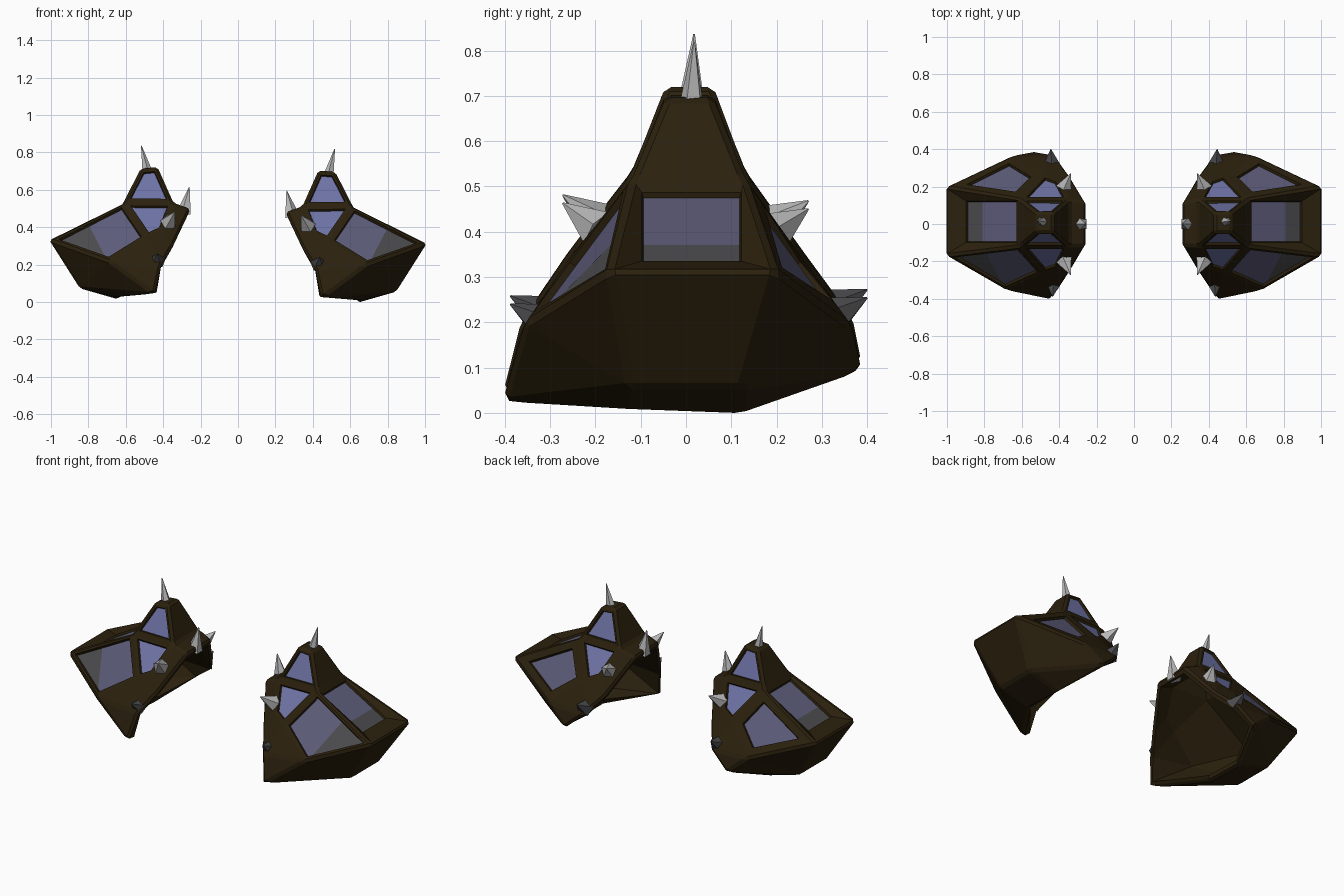
import bpy, bmesh
from mathutils import Vector

if "Cube" in bpy.data.objects:
    bpy.data.objects.remove(bpy.data.objects["Cube"])


def mat(name, rgb):
    m = bpy.data.materials.new(name)
    m.diffuse_color = (*rgb, 1)
    m.use_nodes = True
    m.node_tree.nodes["Principled BSDF"].inputs["Base Color"].default_value = m.diffuse_color
    return m


BROWN = mat("dark_brown_leather", (0.0235, 0.0145, 0.004))
BLUE = mat("blue_plate", (0.155, 0.17, 0.375))
LAVENDER = mat("muted_lavender_plate", (0.108, 0.105, 0.19))
GREY = mat("dark_grey", (0.07, 0.07, 0.075))
STEEL = mat("light_steel", (0.5, 0.5, 0.5))

# Cage points of the front half (distance from centre, y, height)
FRONT = {
    "T1": (0.43, -0.045, 0.703), "T2": (0.52, -0.045, 0.695),   # crest
    "N1": (0.345, -0.12, 0.512), "N2": (0.612, -0.12, 0.515),   # neck
    "Q1": (0.40, -0.235, 0.37), "Q2": (0.485, -0.265, 0.33),    # between plates
    "O": (1.01, -0.17, 0.315), "M": (0.69, -0.355, 0.20),       # shoulder crease
    "L": (0.845, -0.125, 0.055), "B": (0.64, -0.125, 0.005),    # underside
    "R0": (0.255, -0.115, 0.48), "R1": (0.345, -0.265, 0.29),   # inner rim
    "R2": (0.412, -0.365, 0.18), "F": (0.447, -0.405, 0.022),
}
# Back half: mirrored, with a few points that differ
BACK = {k: (x, -y, z) for k, (x, y, z) in FRONT.items()}
BACK.update({"T1": (0.43, 0.06, 0.703), "T2": (0.52, 0.06, 0.695),
             "N1": (0.345, 0.132, 0.512), "N2": (0.612, 0.132, 0.515),
             "O": (1.01, 0.20, 0.315), "M": (0.66, 0.365, 0.195),
             "R2": (0.42, 0.368, 0.19), "F": (0.535, 0.388, 0.09),
             "B": (0.64, 0.12, -0.004)})

# Faces on each half: (points, panel kind)
SIDES = [
    ("T1 T2 N2 N1", 1), ("N1 N2 Q2 Q1", 1), ("N2 O M Q2", 2),
    ("N1 Q1 R1 R0", 0), ("Q1 Q2 R2 R1", 0), ("Q2 M R2", 0), ("M F R2", 0),
    ("O L M", 0), ("M L F", 0), ("L B F", 0),
]
# Point pairs bridged between the front and back halves
BRIDGES = [("T1", "T2", 0), ("T2", "N2", 0), ("N2", "O", 4), ("O", "L", 0),
           ("L", "B", 0), ("T1", "N1", 0), ("N1", "R0", 0)]
# Panel kind: (border width, recess depth, material index); 3 = back plate, 4 = outer plate
PANELS = {1: (0.023, 0.012, 1), 2: (0.025, 0.015, 2), 3: (0.054, 0.015, 2), 4: (0.03, 0.012, 2)}


def add_object(name, bm, mats):
    me = bpy.data.meshes.new(name)
    bm.to_mesh(me)
    bm.free()
    for m in mats:
        me.materials.append(m)
    ob = bpy.data.objects.new(name, me)
    bpy.context.collection.objects.link(ob)
    return ob


def cut_grey(bm, faces, point, normal):
    """Split plate faces along a plane and colour the outer part grey."""
    geom = list(faces) + list({e for f in faces for e in f.edges}) \
        + list({v for f in faces for v in f.verts})
    res = bmesh.ops.bisect_plane(bm, geom=geom, plane_co=point, plane_no=normal, dist=1e-5)
    for f in res["geom"]:
        if isinstance(f, bmesh.types.BMFace) and f.material_index == 2:
            if (f.calc_center_median() - Vector(point)).dot(Vector(normal)) > 0:
                f.material_index = 3


def add_lining(bm, deep):
    """Plain inner skin, joined to the outer skin along the open rim."""
    outer = bm.faces[:]
    rim = [e.link_loops[0] for e in bm.edges if e.is_boundary]
    rim = [(lp.vert, lp.link_loop_next.vert) for lp in rim]
    inner = {}
    for v in bm.verts[:]:
        t = 0.07 if v in deep else 0.035
        inner[v] = v.co - v.normal * v.calc_shell_factor() * t
    inner = {v: bm.verts.new(co) for v, co in inner.items()}
    for f in outer:
        bm.faces.new([inner[v] for v in reversed(f.verts[:])])
    for a, b in rim:
        bm.faces.new([b, a, inner[a], inner[b]])


def shell(label, s, dz):
    bm = bmesh.new()
    v = {}
    for e, half in ((-1, FRONT), (1, BACK)):
        for name, (x, y, z) in half.items():
            v[name, e] = bm.verts.new((s * x, y, z + dz))
    panels = {k: [] for k in PANELS}
    for pts, kind in SIDES:
        for e in (-1, 1):
            f = bm.faces.new([v[n, e] for n in pts.split()])
            if kind:
                panels[3 if kind == 2 and e == 1 else kind].append(f)
    for a, b, kind in BRIDGES:
        f = bm.faces.new([v[a, -1], v[b, -1], v[b, 1], v[a, 1]])
        if kind:
            panels[kind].append(f)
    bmesh.ops.recalc_face_normals(bm, faces=bm.faces[:])
    bm.normal_update()
    if panels[4][0].normal.z < 0:
        bmesh.ops.reverse_faces(bm, faces=bm.faces[:])
        bm.normal_update()
    ridges = [e for e in bm.edges if e.is_boundary or e.calc_face_angle(0) > 0.25]
    add_lining(bm, (v["O", -1], v["O", 1]))
    bm.normal_update()

    # Recessed plates inside raised borders
    for kind, (width, depth, index) in PANELS.items():
        faces = panels[kind]
        bmesh.ops.inset_individual(bm, faces=faces, thickness=width, depth=0,
                                   use_even_offset=True)
        if kind == 4:  # outer plate is a sunken rectangle with a broad outer border
            for p in faces[0].verts:
                x, z = (0.628, 0.487) if abs(p.co.x) < 0.8 else (0.897, 0.335)
                y = -0.098 if p.co.y < 0 else 0.122
                p.co = (s * x, y, z + dz)
            bm.normal_update()
        bmesh.ops.inset_individual(bm, faces=faces, thickness=0.004, depth=-depth,
                                   use_even_offset=True)
        for f in faces:
            f.material_index = index
    cut_grey(bm, panels[2], (s * 0.76, -0.25, 0.32 + dz), (s * 0.87, 0, -0.45))
    cut_grey(bm, panels[4], (s * 0.81, 0, 0.4 + dz), (s, 0, 0))

    # Chamfered outer ridges and rim
    bmesh.ops.bevel(bm, geom=[e for e in ridges if e.is_valid], offset=0.013,
                    offset_type="OFFSET", segments=1, profile=0.5, affect="EDGES",
                    clamp_overlap=True, material=0)
    add_object(label + "_shoulder_shell", bm, [BROWN, BLUE, LAVENDER, GREY])


def spike(label, base, tip, r, material):
    """Five-sided spike from base to tip."""
    base, tip = Vector(base), Vector(tip)
    d = tip - base
    bm = bmesh.new()
    bmesh.ops.create_cone(bm, cap_ends=True, segments=5, radius1=r, radius2=0.002,
                          depth=d.length)
    bmesh.ops.translate(bm, verts=bm.verts[:], vec=(0, 0, d.length / 2))
    rot = d.to_track_quat("Z", "Y").to_matrix()
    bmesh.ops.rotate(bm, verts=bm.verts[:], matrix=rot, cent=(0, 0, 0))
    bmesh.ops.translate(bm, verts=bm.verts[:], vec=base)
    add_object(label, bm, [material])


SPIKES = [
    ("crest_spike", (0.485, 0.013, 0.675), (0.517, 0.018, 0.818), 0.029, STEEL),
    ("collar_spike", (0.287, 0, 0.455), (0.26, 0, 0.597), 0.043, STEEL),
    ("front_collar_spike", (0.372, -0.195, 0.405), (0.338, -0.272, 0.463), 0.046, STEEL),
    ("back_collar_spike", (0.372, 0.195, 0.40), (0.338, 0.27, 0.45), 0.046, STEEL),
    ("front_low_spike", (0.43, -0.315, 0.20), (0.435, -0.388, 0.24), 0.045, GREY),
    ("back_low_spike", (0.44, 0.32, 0.21), (0.445, 0.40, 0.254), 0.05, GREY),
]

# Left and right shoulder pieces
for label, s, dz in (("right", 1, 0), ("left", -1, 0.018)):
    shell(label, s, dz)
    for name, b, t, r, m in SPIKES:
        spike(label + "_" + name, (s * b[0], b[1], b[2] + dz),
              (s * t[0], t[1], t[2] + dz), r, m)
